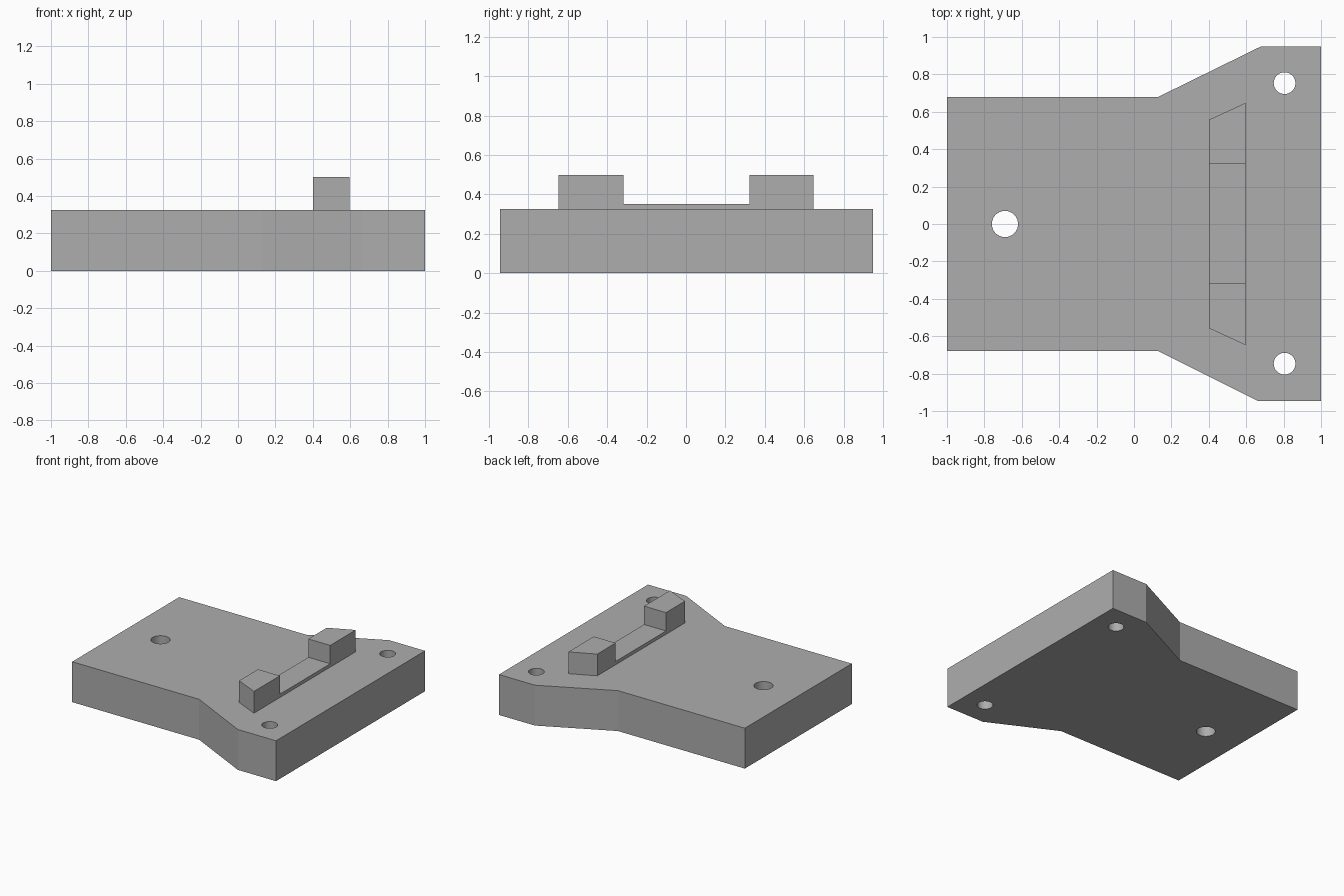
import bpy
import bmesh

cube = bpy.data.objects.get("Cube")
if cube:
    bpy.data.objects.remove(cube, do_unlink=True)

grey = bpy.data.materials.new("plain_grey")
grey.use_nodes = True
colour = (0.42, 0.42, 0.42, 1)
grey.diffuse_color = colour
grey.node_tree.nodes["Principled BSDF"].inputs["Base Color"].default_value = colour


def prism(name, outline, bottom, top):
    """Extrude a plan outline upwards into a solid."""
    bm = bmesh.new()
    face = bm.faces.new([bm.verts.new((x, y, bottom)) for x, y in outline])
    grown = bmesh.ops.extrude_face_region(bm, geom=[face])["geom"]
    for v in grown:
        if isinstance(v, bmesh.types.BMVert):
            v.co.z = top
    bmesh.ops.recalc_face_normals(bm, faces=bm.faces)
    mesh = bpy.data.meshes.new(name)
    bm.to_mesh(mesh)
    bm.free()
    mesh.materials.append(grey)
    obj = bpy.data.objects.new(name, mesh)
    bpy.context.collection.objects.link(obj)
    return obj


THICK = 0.325

# Base plate, flaring out towards +x
plate = prism("base_plate", [
    (-1, -0.68), (0.13, -0.68), (0.66, -0.945), (1, -0.945),
    (1, 0.95), (0.68, 0.95), (0.13, 0.68), (-1, 0.68)], 0, THICK)

# Three through holes
for name, x, y, radius in [("rear_hole", -0.69, 0, 0.07),
                           ("left_hole", 0.805, 0.753, 0.058),
                           ("right_hole", 0.805, -0.747, 0.058)]:
    bpy.ops.mesh.primitive_cylinder_add(vertices=48, radius=radius, depth=1,
                                        location=(x, y, THICK / 2))
    cutter = bpy.context.object
    cutter.name = name + "_cutter"
    cutter.data.materials.append(grey)
    cutter.hide_render = True
    cut = plate.modifiers.new(name, 'BOOLEAN')
    cut.operation = 'DIFFERENCE'
    cut.solver = 'EXACT'
    cut.object = cutter
    bpy.context.view_layer.objects.active = plate
    bpy.ops.object.modifier_apply(modifier=cut.name)
    bpy.data.objects.remove(cutter, do_unlink=True)

# Smooth hole walls, sharp plate edges
bpy.ops.object.select_all(action='DESELECT')
plate.select_set(True)
bpy.context.view_layer.objects.active = plate
bpy.ops.object.shade_smooth_by_angle(angle=0.35)

# Low rail between two taller blocks with slanted outer ends
X0, X1 = 0.4, 0.595
prism("low_rail", [(X0, -0.317), (X1, -0.317), (X1, 0.323), (X0, 0.323)],
      THICK, 0.352)
for name, side, inner in [("left_block", 1, 0.323), ("right_block", -1, 0.317)]:
    prism(name, [(X0, side * inner), (X1, side * inner),
                 (X1, side * 0.647), (X0, side * 0.557)], THICK, 0.5)
